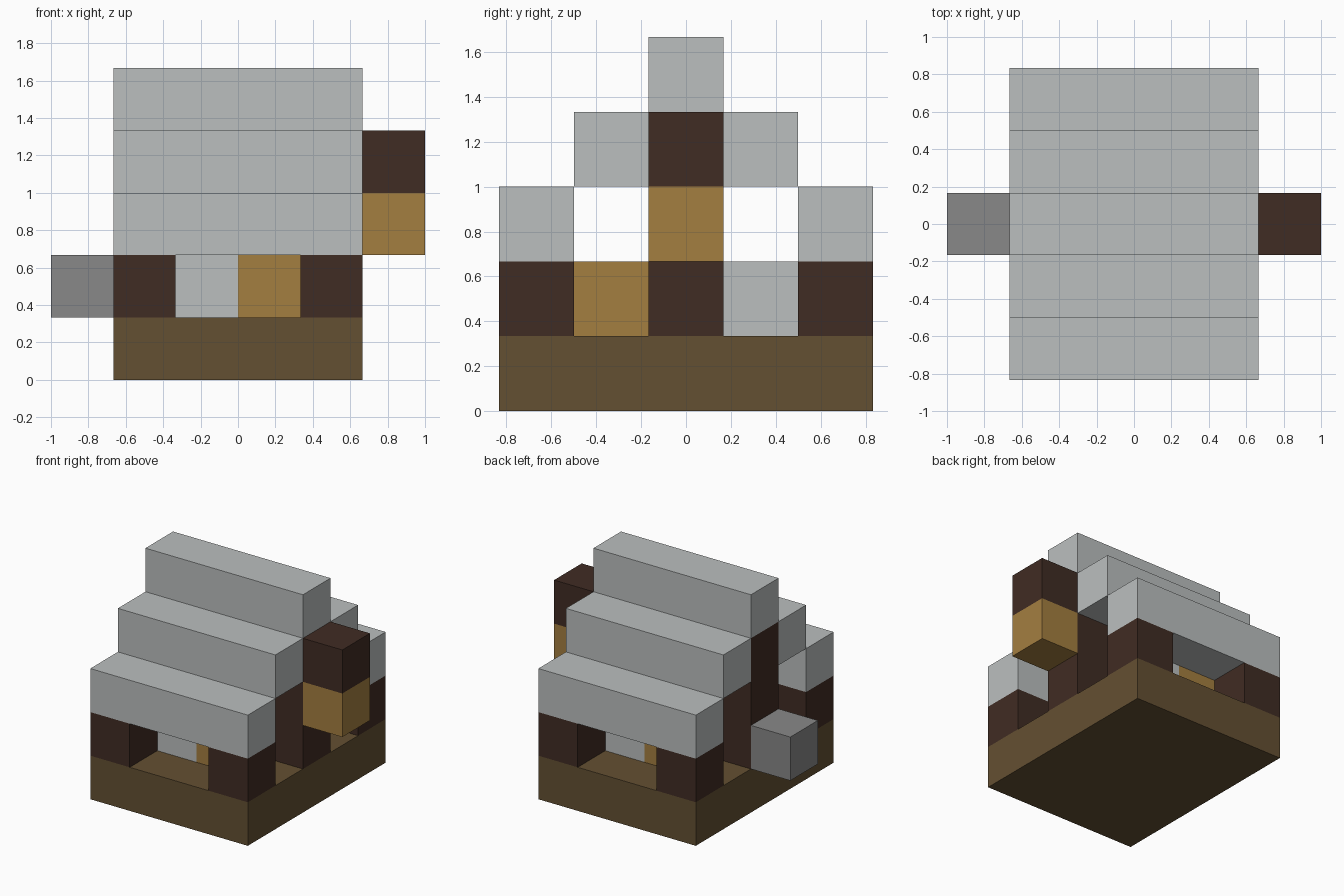
import bpy
from mathutils import Vector

cube = bpy.data.objects.get("Cube")
if cube:
    bpy.data.objects.remove(cube, do_unlink=True)

U = 1 / 3                      # edge of one block
ORIGIN = Vector((-3, -2.5, 0))  # grid corner, in blocks


def material(name, rgb):
    m = bpy.data.materials.new(name)
    m.use_nodes = True
    col = (*rgb, 1)
    m.diffuse_color = col
    bsdf = m.node_tree.nodes["Principled BSDF"]
    bsdf.inputs["Base Color"].default_value = col
    bsdf.inputs["Roughness"].default_value = 0.9
    return m


earth = material("earth brown", (0.127, 0.080, 0.032))
timber = material("dark timber", (0.051, 0.025, 0.017))
gold = material("golden wood", (0.371, 0.209, 0.051))
pale = material("pale grey", (0.497, 0.521, 0.521))
stone = material("stone grey", (0.246, 0.246, 0.246))


def block(name, mat, cell, size=(1, 1, 1)):
    """Box given by its lowest grid cell and its size in blocks."""
    size = Vector(size)
    centre = (ORIGIN + Vector(cell) + size / 2) * U
    bpy.ops.mesh.primitive_cube_add(size=1, location=centre)
    ob = bpy.context.object
    ob.name = name
    ob.scale = size * U
    bpy.ops.object.transform_apply(location=False, rotation=False, scale=True)
    ob.data.materials.append(mat)


# Ground slab
block("ground_slab", earth, (1, 0, 0), (4, 5, 1))

# Corner posts and tall gable posts
for side, x in (("right", 1), ("left", 4)):
    for end, y in (("front", 0), ("back", 4)):
        block(f"{end}_{side}_post", timber, (x, y, 1))
    block(f"{side}_gable_post", timber, (x, 2, 1), (1, 1, 3))

# Stepped roof beams
for end, sign in (("front", -1), ("back", 1)):
    block(f"{end}_eave_beam", pale, (1, 2 + 2 * sign, 2), (4, 1, 1))
    block(f"{end}_middle_beam", pale, (1, 2 + sign, 3), (4, 1, 1))
block("ridge_beam", pale, (1, 2, 4), (4, 1, 1))

# Furniture, the back pair swapped from the front pair
for end, y, pale_x, gold_x in (("front", 1, 2, 3), ("back", 3, 3, 2)):
    block(f"{end}_bed_pillow", pale, (pale_x, y, 1))
    block(f"{end}_bed_base", gold, (gold_x, y, 1))

# Hanging blocks on the left gable, stone on the right
block("wall_box", gold, (5, 2, 2))
block("wall_box_cap", timber, (5, 2, 3))
block("stone_block", stone, (0, 2, 1))
